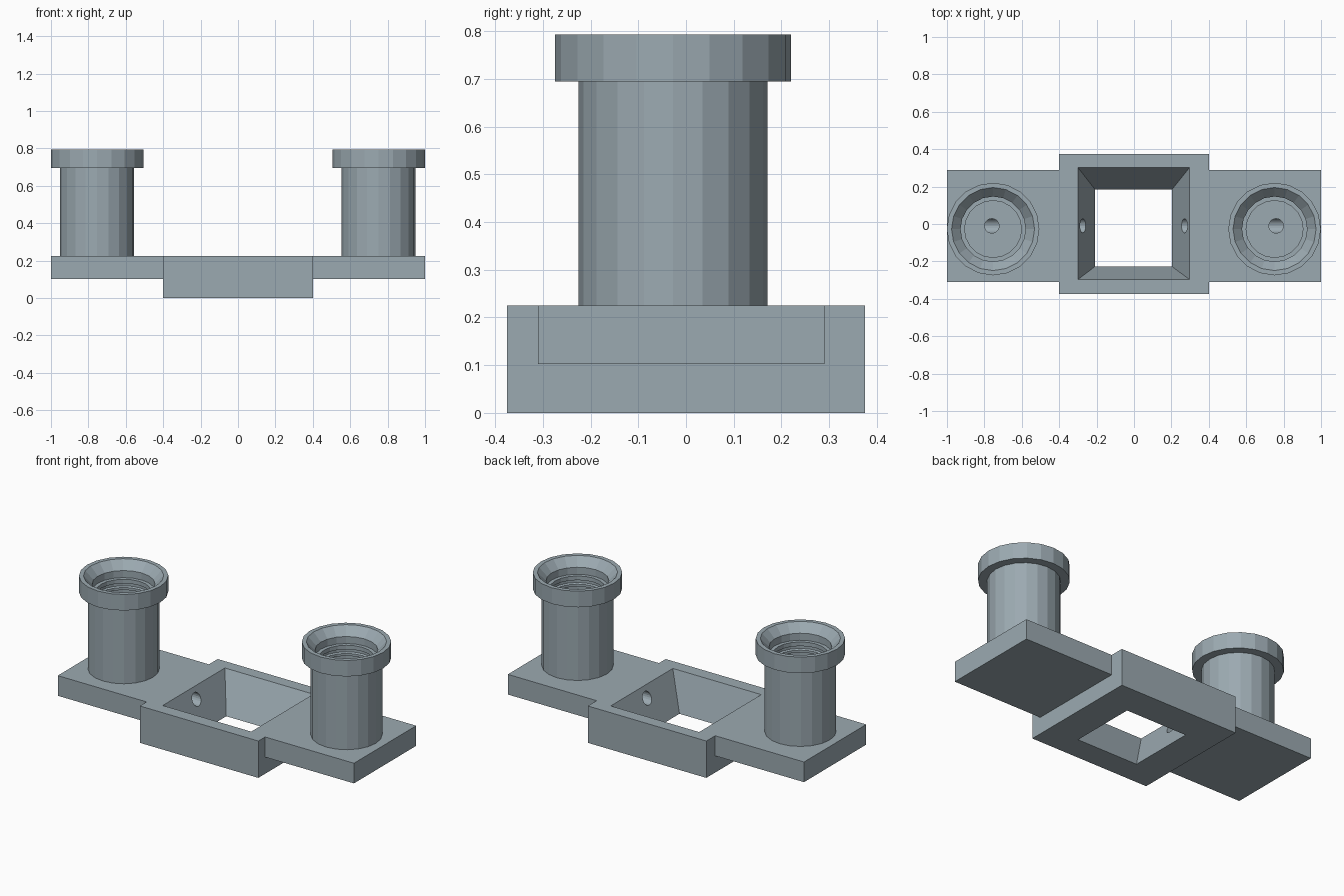
import bpy, bmesh, math
from mathutils import Matrix, Vector

if "Cube" in bpy.data.objects:
    bpy.data.objects.remove(bpy.data.objects["Cube"])

grey = bpy.data.materials.new("blue_grey")
grey.diffuse_color = (0.33, 0.40, 0.44, 1)
grey.use_nodes = True
grey.node_tree.nodes["Principled BSDF"].inputs["Base Color"].default_value = grey.diffuse_color


def make(name, bm):
    bmesh.ops.recalc_face_normals(bm, faces=bm.faces)
    me = bpy.data.meshes.new(name)
    bm.to_mesh(me)
    bm.free()
    me.materials.append(grey)
    ob = bpy.data.objects.new(name, me)
    bpy.context.collection.objects.link(ob)
    return ob


def box(name, lo, hi):
    bm = bmesh.new()
    lo, hi = Vector(lo), Vector(hi)
    bmesh.ops.create_cube(bm, size=1, matrix=Matrix.Translation((lo + hi) / 2)
                          @ Matrix.Diagonal((*(hi - lo), 1)))
    return make(name, bm)


def rod(name, a, b, r, sides=20):
    a, b = Vector(a), Vector(b)
    bm = bmesh.new()
    bmesh.ops.create_cone(bm, cap_ends=True, segments=sides, radius1=r, radius2=r,
                          depth=(b - a).length,
                          matrix=Matrix.Translation((a + b) / 2)
                          @ (b - a).to_track_quat('Z', 'Y').to_matrix().to_4x4())
    return make(name, bm)


def combine(target, other, op):
    mod = target.modifiers.new(op, 'BOOLEAN')
    mod.operation, mod.object, mod.solver = op, other, 'EXACT'
    bpy.context.view_layer.objects.active = target
    bpy.ops.object.modifier_apply(modifier=mod.name)
    bpy.data.objects.remove(other)


def lathe(name, profile, x, y, sides=20):
    """Revolve a closed (radius, height) outline around a vertical axis."""
    bm = bmesh.new()
    rings = []
    for i in range(sides):
        a = math.tau * i / sides
        rings.append([bm.verts.new((x + r * math.cos(a), y + r * math.sin(a), z))
                      for r, z in profile])
    n = len(profile)
    for i in range(sides):
        p, q = rings[i], rings[(i + 1) % sides]
        for j in range(n):
            k = (j + 1) % n
            bm.faces.new((p[j], q[j], q[k], p[k]))
    return make(name, bm)


TOP = 0.225
TUBE_Y = -0.027

# Base: deep central block merged with a thinner long plate
base = box("base", (-0.4, -0.375, 0), (0.4, 0.375, TOP))
combine(base, box("plate", (-1, -0.31, 0.102), (1, 0.29, TOP)), 'UNION')

# Tapered square window, extended past both faces along its slope
bm = bmesh.new()
rings = []
for z in (-0.05, TOP + 0.05):
    t = z / TOP
    x0, x1 = -0.208 - 0.092 * t, 0.203 + 0.094 * t
    y0, y1 = -0.227 - 0.070 * t, 0.184 + 0.118 * t
    rings.append([bm.verts.new((x, y, z))
                  for x, y in ((x0, y0), (x1, y0), (x1, y1), (x0, y1))])
for i in range(4):
    j = (i + 1) % 4
    bm.faces.new((rings[0][i], rings[0][j], rings[1][j], rings[1][i]))
bm.faces.new(rings[0])
bm.faces.new(rings[1])
combine(base, make("window_cutter", bm), 'DIFFERENCE')

# Cable channels from the window to below each tube
for s in (-1, 1):
    channel = rod("channel", (s * 0.1, -0.01, 0.16), (s * 0.80, -0.01, 0.16), 0.0375)
    combine(channel, rod("riser", (s * 0.76, -0.01, 0.16), (s * 0.76, -0.01, 0.3), 0.0385),
            'UNION')
    combine(base, channel, 'DIFFERENCE')

# Tube outline: outer wall, collar, funnel mouth, seat, ridged bore
outline = [(0.198, TOP), (0.198, 0.695), (0.2475, 0.695), (0.2475, 0.793),
           (0.222, 0.793), (0.174, 0.743), (0.174, 0.70), (0.152, 0.70)]
for z in (0.675, 0.635, 0.595):
    outline += [(0.152, z), (0.163, z - 0.005), (0.163, z - 0.02), (0.152, z - 0.025)]
outline.append((0.152, TOP))

for side, x in (("left", -0.7535), ("right", 0.7515)):
    lathe(side + "_tube", outline, x, TUBE_Y)
